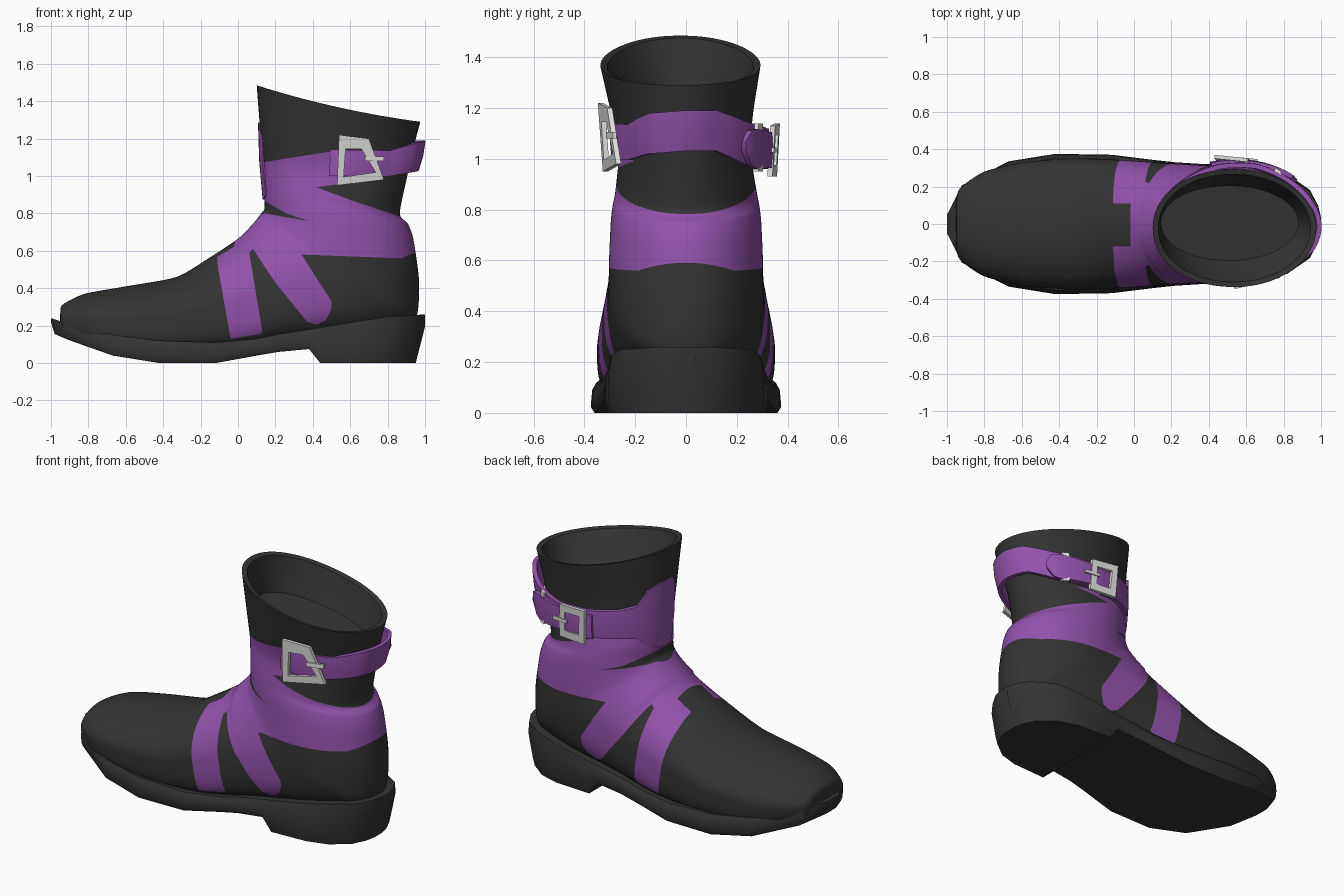
import bpy, bmesh, math
from mathutils import Vector

if "Cube" in bpy.data.objects:
    bpy.data.objects.remove(bpy.data.objects["Cube"])


def material(name, rgb):
    m = bpy.data.materials.new(name)
    m.diffuse_color = (*rgb, 1)
    m.use_nodes = True
    m.node_tree.nodes["Principled BSDF"].inputs["Base Color"].default_value = m.diffuse_color
    return m


BLACK = material("black leather", (0.034, 0.034, 0.034))
PURPLE = material("purple leather", (0.29, 0.085, 0.41))
SILVER = material("silver metal", (0.75, 0.75, 0.73))


def finish(name, bm, mats, angle=40):
    bmesh.ops.recalc_face_normals(bm, faces=bm.faces[:])
    me = bpy.data.meshes.new(name)
    bm.to_mesh(me)
    bm.free()
    ob = bpy.data.objects.new(name, me)
    bpy.context.collection.objects.link(ob)
    for m in mats:
        me.materials.append(m)
    bpy.ops.object.select_all(action='DESELECT')
    ob.select_set(True)
    bpy.context.view_layer.objects.active = ob
    bpy.ops.object.shade_smooth_by_angle(angle=math.radians(angle))
    return ob


def loft(rings):
    bm = bmesh.new()
    rows = [[bm.verts.new(p) for p in r] for r in rings]
    n = len(rows[0])
    for a, b in zip(rows, rows[1:]):
        for i in range(n):
            j = (i + 1) % n
            bm.faces.new((a[i], a[j], b[j], b[i]))
    bm.faces.new(rows[0])
    bm.faces.new(rows[-1])
    return bm


def inside(x, z, poly):
    hit = False
    for (x1, z1), (x2, z2) in zip(poly, poly[1:] + poly[:1]):
        if (z1 > z) != (z2 > z) and x < x1 + (z - z1) * (x2 - x1) / (z2 - z1):
            hit = not hit
    return hit


def lerp_rows(rows, t):
    for a, b in zip(rows, rows[1:]):
        if t <= b[0]:
            k = (t - a[0]) / (b[0] - a[0])
            return [p + (q - p) * k for p, q in zip(a, b)]
    return list(rows[-1])


# Boot upper: fan of sections (instep x,z, sole/heel x,z, half width, squareness, y shift, sag)
sections = [
    (-.95, .25, -.955, .2, .08, .8, 0, 0),
    (-.94, .31, -.93, .14, .185, .7, 0, 0),
    (-.82, .37, -.78, .08, .28, .6, 0, 0),
    (-.6, .41, -.58, .05, .33, .5, 0, 0),
    (-.33, .46, -.33, .04, .35, .5, 0, 0),
    (-.15, .565, 0, .06, .342, .5, 0, 0),
    (0, .665, .35, .12, .325, .6, 0, 0),
    (.08, .745, .7, .15, .312, .75, 0, 0),
    (.12, .795, .94, .22, .305, .95, 0, 0),
    (.14, .82, .968, .43, .302, 1, 0, 0),
    (.143, .845, .938, .66, .296, 1, 0, 0),
    (.14, .88, .908, .745, .289, 1, 0, 0),
    (.138, .93, .865, .8, .279, 1, 0, 0),
    (.13, 1.05, .905, 1.0, .26, 1, -.005, 0),
    (.12, 1.22, .935, 1.14, .278, 1, -.015, .01),
    (.1, 1.485, .975, 1.29, .315, 1, -.022, .02)]
lining = [
    (.13, 1.475, .945, 1.287, .288, 1, -.022, .02),
    (.14, 1.36, .915, 1.2, .25, 1, -.01, .01),
    (.145, 1.25, .88, 1.1, .2, 1, .005, 0)]
AROUND, STEPS = 96, 8


def ring(s):
    tx, tz, bx, bz, w, eb, cy, sag = s
    pts = []
    top = 1.02 if bx < .5 else .95
    for i in range(AROUND):
        a = math.tau * i / AROUND
        c, sn = math.cos(a), math.sin(a)
        e = top if c > 0 else eb
        u = math.copysign(abs(c) ** e, c)
        v = math.copysign(abs(sn) ** e, sn)
        pts.append((((tx + bx) + (tx - bx) * u) / 2, cy + w * v,
                    ((tz + bz) + (tz - bz) * u) / 2 - sag * sn * sn))
    return pts


def smooth_rows(rows, steps, tension=.35):
    out = []
    for i in range(len(rows) - 1):
        p0, p1 = rows[max(i - 1, 0)], rows[i]
        p2, p3 = rows[i + 1], rows[min(i + 2, len(rows) - 1)]
        for k in range(steps):
            t = k / steps
            h1, h2 = 2 * t**3 - 3 * t**2 + 1, t**3 - 2 * t**2 + t
            h3, h4 = 3 * t**2 - 2 * t**3, t**3 - t**2
            out.append([h1 * b + h2 * tension * (c - a) + h3 * c + h4 * tension * (d - b)
                        for a, b, c, d in zip(p0, p1, p2, p3)])
    return out + [rows[-1]]


bm = loft([ring(s) for s in smooth_rows(sections, STEPS) + lining])

# Purple wraps: side silhouette of the bands, same on both sides
wraps = [(-.105, .5), (-.12, .64), (0, .74), (.14, .80), (.38, .76), (.27, .795), (.17, .85),
         (.08, .9), (.08, 1.065), (.55, 1.14), (.76, 1.14), (.76, .99), (.42, .94), (.62, .865),
         (.86, .785), (1, .76), (1, .61), (.87, .56), (.34, .58), (.5, .33), (.5, .29),
         (.47, .23), (.42, .205), (.37, .22), (.2, .43), (.08, .61), (.06, .59), (.13, .17),
         (.12, .155), (-.04, .13)]
# outer wall is a paint candidate, lining and caps are not
bm.faces.ensure_lookup_table()
for f in bm.faces[:(len(sections) - 1) * STEPS * AROUND]:
    f.material_index = 1


def cut(co, no, near):
    faces = [f for f in bm.faces if f.material_index and near(f.calc_center_median())]
    geom = set(faces)
    for f in faces:
        geom.update(f.edges, f.verts)
    bmesh.ops.bisect_plane(bm, geom=list(geom), plane_co=co, plane_no=no, dist=1e-5)


# Cut the wall along the band edges so the colours meet cleanly
for (x1, z1), (x2, z2) in zip(wraps, wraps[1:] + wraps[:1]):
    dx, dz = x2 - x1, z2 - z1
    ln = math.hypot(dx, dz)
    dx, dz = dx / ln, dz / ln
    cut((x1, 0, z1), (dz, 0, -dx),
        lambda c: -.03 < (c.x - x1) * dx + (c.z - z1) * dz < ln + .03
        and abs((c.x - x1) * dz - (c.z - z1) * dx) < .05)
for co, no in (((-.02, 0, 0), (1, 0, 0)), ((0, -.12, 0), (0, 1, 0)), ((0, .11, 0), (0, 1, 0))):
    cut(co, no, lambda c: -.17 < c.x < .01 and abs(c.y) < .15 and c.z > .45)
for f in bm.faces:
    c = f.calc_center_median()
    patch = -.15 < c.x < -.02 and -.12 < c.y < .11 and c.z > .45
    behind_strap = c.y > 0 and c.x > .22 and c.z > .98
    if patch or behind_strap or not inside(c.x, c.z, wraps):
        f.material_index = 0
finish("boot_upper", bm, [BLACK, PURPLE])

# Sole with heel block: x, half width, bottom z, top z, bottom x shift
stations = [
    (-1, .05, .155, .24, .02), (-.92, .21, .125, .215, .01), (-.67, .335, .04, .15, 0),
    (-.42, .375, 0, .12, 0), (-.12, .37, 0, .11, 0), (.1, .343, .04, .13, 0),
    (.22, .33, .06, .155, 0), (.38, .32, .075, .18, 0), (.44, .32, 0, .19, 0),
    (.68, .308, 0, .23, -.01), (.82, .27, 0, .25, -.025), (.94, .185, 0, .255, -.04),
    (.985, .1, 0, .26, -.047), (1, .035, 0, .26, -.05)]
rings = []
for x, w, zb, zt, dx in stations:
    h = zt - zb
    half = [(x + dx, .96 * w, zb), (x + dx * .8, w, zb + .2 * h),
            (x, w * .985, zb + .75 * h), (x, w * .94, zt)]
    rings.append(half + [(px, -py, pz) for px, py, pz in reversed(half)])
finish("sole_and_heel", loft(rings), [BLACK], 50)


# Point on the shaft surface, angle 0 at the back, 90 at +y
def shaft(deg, z, off):
    a = math.radians(deg)
    back, front = .865 + (z - .8) * .225, .14 - (z - .87) * .06
    return Vector(((back + front) / 2 + ((back - front) / 2 + off) * math.cos(a),
                   -.008 + (.265 + off) * math.sin(a), z))


# Ribbon of leather around the shaft: angle, centre z, half height, stand-off
def strap(name, rows, step=5, thick=.025):
    n = int((rows[-1][0] - rows[0][0]) / step)
    rings = []
    for i in range(n + 1):
        d, zc, h, off = lerp_rows(rows, rows[0][0] + i * step)
        rings.append([shaft(d, zc + h, off), shaft(d, zc, off + .006), shaft(d, zc - h, off),
                      shaft(d, zc - h, off - thick), shaft(d, zc + h, off - thick)])
    finish(name, loft(rings), [PURPLE], 40)


strap("ankle_strap", [
    (-95, 1.07, .07, .012), (-80, 1.07, .07, .025), (-50, 1.065, .07, .025),
    (-25, 1.1, .08, .055), (0, 1.11, .08, .05), (25, 1.11, .08, .045), (50, 1.06, .085, .06),
    (75, 1.04, .08, .075), (100, 1.04, .08, .065), (125, 1.05, .085, .04),
    (140, 1.06, .1, .028), (150, 1.08, .17, .02), (165, 1.08, .2, .012), (185, 1.08, .205, .007),
    (195, 1.05, .15, .003)])
strap("strap_tip", [(44, 1.05, .015, .083), (50, 1.04, .08, .091), (75, 1.035, .07, .088),
                    (105, 1.03, .07, .08)])


# Metal frame with slanted face: outlines in x,z; y follows a plane
def buckle(name, outer, inner, y0, slope_x, slope_z, thick):
    xm, zm = (sum(p[k] for p in outer) / 4 for k in (0, 1))
    bm = bmesh.new()
    loops = [[bm.verts.new((x, y0 + slope_x * (x - xm) + slope_z * (z - zm) + d, z))
              for x, z in pts]
             for pts, d in ((outer, 0), (inner, 0), (inner, thick), (outer, thick))]
    for k in range(4):
        a, b = loops[k], loops[(k + 1) % 4]
        for i in range(4):
            j = (i + 1) % 4
            bm.faces.new((a[i], a[j], b[j], b[i]))
    finish(name, bm, [SILVER], 30)


def bar(name, x0, x1, z0, z1, y0, y1, thick):
    rings = [[(x, y, z0), (x, y, z1), (x, y + thick, z1), (x, y + thick, z0)]
             for x, y in ((x0, y0), (x1, y1))]
    finish(name, loft(rings), [SILVER], 30)


buckle("front_buckle", [(.54, 1.22), (.7, 1.2), (.78, .98), (.53, .95)],
       [(.575, 1.145), (.66, 1.145), (.735, 1.02), (.565, .995)], -.315, .22, -.08, .02)
bar("front_buckle_prong", .68, .78, 1.08, 1.105, -.315, -.288, .015)
buckle("rear_buckle", [(.43, 1.14), (.61, 1.13), (.62, .93), (.44, .93)],
       [(.47, 1.095), (.575, 1.09), (.58, .975), (.48, .975)], .355, -.1, .05, -.02)
bar("rear_buckle_prong", .56, .66, 1.025, 1.045, .357, .347, -.015)
bar("strap_keeper", .75, .785, .95, 1.14, .303, .285, -.02)
